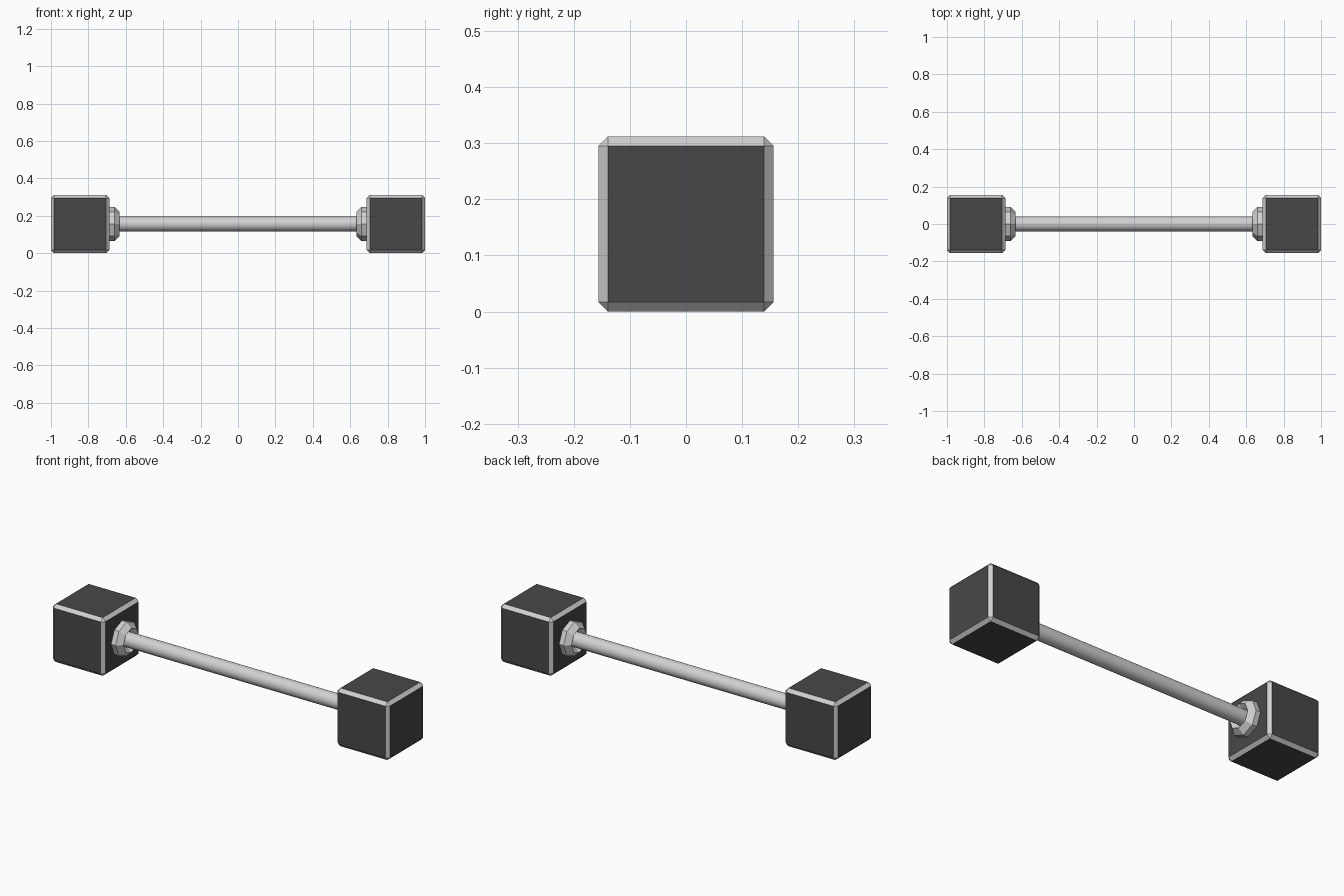
import bpy, bmesh, math
from mathutils import Matrix

if "Cube" in bpy.data.objects:
    bpy.data.objects.remove(bpy.data.objects["Cube"])

def material(name, v):
    m = bpy.data.materials.new(name)
    m.diffuse_color = (v, v, v, 1)
    m.use_nodes = True
    m.node_tree.nodes["Principled BSDF"].inputs["Base Color"].default_value = m.diffuse_color
    return m

DARK = material("dark_grey", 0.064)
LIGHT = material("light_grey", 0.64)
ZC = 0.156

def finish(bm, name, mats):
    bmesh.ops.recalc_face_normals(bm, faces=bm.faces)
    me = bpy.data.meshes.new(name)
    bm.to_mesh(me)
    bm.free()
    for m in mats:
        me.materials.append(m)
    ob = bpy.data.objects.new(name, me)
    bpy.context.collection.objects.link(ob)
    return ob

# Chamfered end cube: dark faces, light bevelled edges
def end_cube(name, side):
    bm = bmesh.new()
    bmesh.ops.create_cube(bm, size=0.312)
    bmesh.ops.bevel(bm, geom=bm.edges[:], offset=0.017, segments=1,
                    profile=0.5, affect='EDGES')
    bm.normal_update()
    for f in bm.faces:
        f.material_index = 0 if max(abs(c) for c in f.normal) > 0.99 else 1
    bmesh.ops.translate(bm, verts=bm.verts, vec=(side * 0.844, 0, ZC))
    finish(bm, name, [DARK, LIGHT])

# Eight-sided collar ring with a six-sided section
def collar(name, side):
    section = [(0.633, 0.065), (0.661, 0.092), (0.690, 0.092),
               (0.717, 0.065), (0.690, 0.039), (0.661, 0.039)]
    bm = bmesh.new()
    rings = []
    for i in range(8):
        a = math.tau * i / 8
        rings.append([bm.verts.new((side * x, r * math.cos(a), ZC + r * math.sin(a)))
                      for x, r in section])
    for i in range(8):
        p, q = rings[i], rings[(i + 1) % 8]
        for j in range(6):
            k = (j + 1) % 6
            bm.faces.new((p[j], p[k], q[k], q[j]))
    finish(bm, name, [LIGHT])

for label, side in (("left", -1), ("right", 1)):
    end_cube(label + "_weight", side)
    collar(label + "_collar", side)

# Smooth round bar
bm = bmesh.new()
bmesh.ops.create_cone(bm, cap_ends=True, segments=32, radius1=0.039, radius2=0.039,
                      depth=1.42, matrix=Matrix.Translation((0, 0, ZC)) @ Matrix.Rotation(math.pi / 2, 4, 'Y'))
for f in bm.faces:
    f.smooth = len(f.verts) == 4
finish(bm, "bar", [LIGHT])
